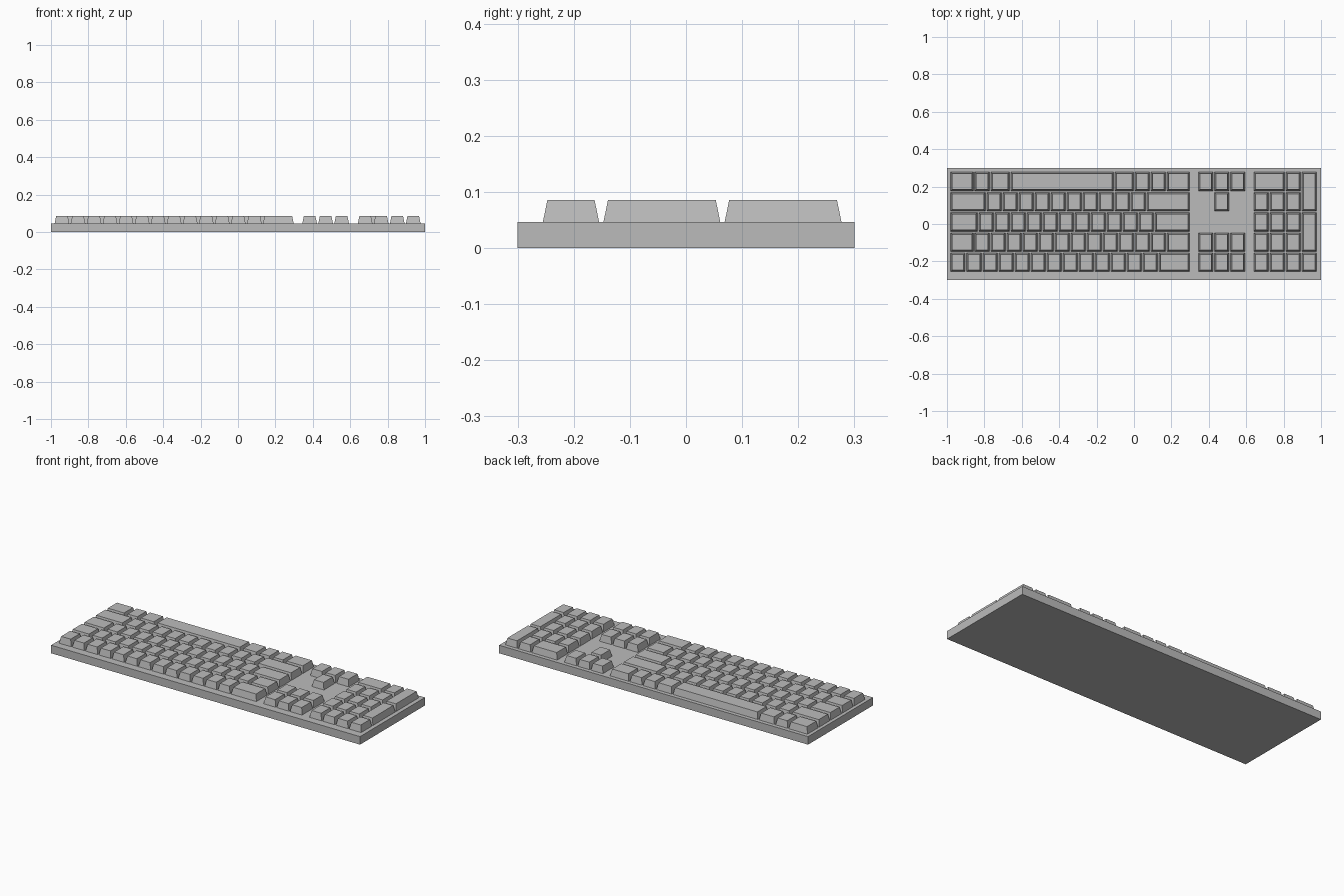
import bpy, bmesh

if "Cube" in bpy.data.objects:
    bpy.data.objects.remove(bpy.data.objects["Cube"])

grey = bpy.data.materials.new("mid_grey")
grey.use_nodes = True
colour = (0.5, 0.5, 0.5, 1)
grey.diffuse_color = colour
grey.node_tree.nodes["Principled BSDF"].inputs["Base Color"].default_value = colour

UNIT, PITCH = 0.0857, 0.108      # key spacing across and between rows
GAP, TAPER = 0.008, 0.008
BASE_TOP, KEY_TOP = 0.047, 0.086
ROW_START = -0.259               # front edge of the first row


def block(bm, x0, x1, y0, y1, z0, z1, inset=0):
    """Add a box whose top is drawn in by inset on all sides."""
    rings = []
    for z, d in ((z0, 0), (z1, inset)):
        corners = ((x0 + d, y0 + d), (x1 - d, y0 + d), (x1 - d, y1 - d), (x0 + d, y1 - d))
        rings.append([bm.verts.new((x, y, z)) for x, y in corners])
    low, high = rings
    bm.faces.new(low[::-1])
    bm.faces.new(high)
    for i in range(4):
        j = (i + 1) % 4
        bm.faces.new((low[i], low[j], high[j], high[i]))


def finish(bm, name):
    mesh = bpy.data.meshes.new(name)
    bm.to_mesh(mesh)
    bm.free()
    mesh.materials.append(grey)
    obj = bpy.data.objects.new(name, mesh)
    bpy.context.collection.objects.link(obj)
    return obj


def key_group(name, left, keys):
    """Keys are (column, row, width, depth) in key units."""
    bm = bmesh.new()
    for col, row, w, d in keys:
        x, y = left + col * UNIT, ROW_START + row * PITCH
        block(bm, x + GAP / 2, x + w * UNIT - GAP / 2,
              y + GAP / 2, y + d * PITCH - GAP / 2, BASE_TOP, KEY_TOP, TAPER)
    return finish(bm, name)


# Case
bm = bmesh.new()
block(bm, -1, 1, -0.3, 0.3, 0, BASE_TOP)
finish(bm, "case")

# Main keys, row by row from the front
row_widths = {
    "number_row": [1] * 13 + [2],
    "upper_letter_row": [1.5] + [1] * 12 + [1.5],
    "middle_letter_row": [1.75] + [1] * 11 + [2.25],
    "lower_letter_row": [2.25] + [1] * 10 + [2.75],
    "space_bar_row": [1.5, 1, 1.25, 6.5, 1.25, 1, 1, 1.5],
}
for row, (name, widths) in enumerate(row_widths.items()):
    keys = [(sum(widths[:i]), row, w, 1) for i, w in enumerate(widths)]
    key_group(name, -0.984, keys)

# Navigation block and arrow keys
key_group("navigation_keys", 0.34, [(c, r, 1, 1) for r in (0, 1) for c in range(3)])
key_group("arrow_keys", 0.34, [(c, 4, 1, 1) for c in range(3)] + [(1, 3, 1, 1)])

# Number pad with two tall keys and one wide key
pad = [(c, r, 1, 1) for r in range(4) for c in range(3)]
pad += [(3, 0, 1, 1), (3, 1, 1, 2), (3, 3, 1, 2), (0, 4, 2, 1), (2, 4, 1, 1)]
key_group("number_pad_keys", 0.637, pad)
